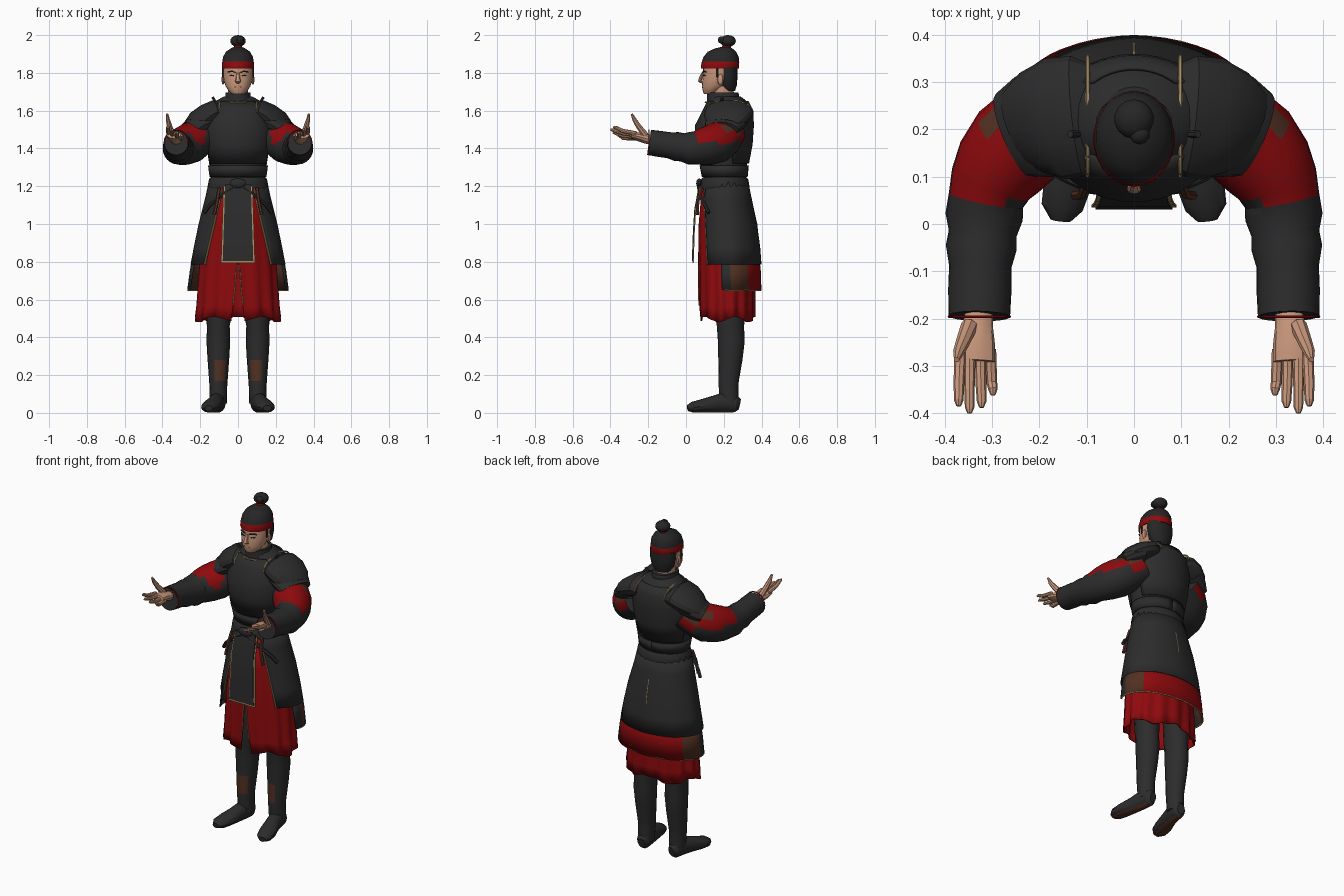
import bpy, bmesh, math
from mathutils import Vector

def material(name, rgb):
    m = bpy.data.materials.new(name)
    m.diffuse_color = (*rgb, 1)
    return m

BLACK = material("charcoal cloth", (0.025, 0.025, 0.026))
RED = material("deep red cloth", (0.27, 0.003, 0.004))
SKIN = material("skin", (0.58, 0.31, 0.20))
BROWN = material("brown leather", (0.085, 0.030, 0.016))
GOLD = material("dull gold trim", (0.38, 0.26, 0.12))
HAIR = material("dark hair", (0.020, 0.019, 0.019))

def skin_rings(name, rings, mats, closed=True, caps=True, rule=None, thick=0):
    """Join rings of points into a surface; rule picks the material from a face centre."""
    bm = bmesh.new()
    vs = [[bm.verts.new(p) for p in r] for r in rings]
    n = len(rings[0])
    for a, b in zip(vs, vs[1:]):
        for i in range(n if closed else n - 1):
            j = (i + 1) % n
            bm.faces.new((a[i], a[j], b[j], b[i]))
    if closed and caps:
        bm.faces.new(vs[0][::-1])
        bm.faces.new(vs[-1])
    bmesh.ops.recalc_face_normals(bm, faces=bm.faces)
    if rule:
        for f in bm.faces:
            f.material_index = rule(f.calc_center_median())
    me = bpy.data.meshes.new(name)
    bm.to_mesh(me)
    bm.free()
    for m in mats:
        me.materials.append(m)
    ob = bpy.data.objects.new(name, me)
    bpy.context.collection.objects.link(ob)
    if thick:
        mod = ob.modifiers.new("thickness", 'SOLIDIFY')
        mod.thickness, mod.offset = thick, 0
    return ob

def loft(name, rows, mats, n=20, cx=0, rule=None, caps=True):
    """Stack of horizontal ellipses: rows are (z, cy, rx, ry)."""
    ang = [2 * math.pi * i / n for i in range(n)]
    rings = [[(cx + rx * math.sin(a), cy + ry * math.cos(a), z) for a in ang] for z, cy, rx, ry in rows]
    return skin_rings(name, rings, mats, rule=rule, caps=caps)

def tube(name, pts, mats, n=12, rule=None, caps=True):
    """Sweep along points (x, y, z, side radius, up radius)."""
    P = [Vector(p[:3]) for p in pts]
    rings = []
    for i, p in enumerate(P):
        t = (P[min(i + 1, len(P) - 1)] - P[max(i - 1, 0)]).normalized()
        ref = Vector((0, 1, 0)) if abs(t.z) > 0.9 else Vector((0, 0, 1))
        side = t.cross(ref).normalized()
        up = side.cross(t)
        ra, rb = pts[i][3:]
        rings.append([p + side * ra * math.cos(2 * math.pi * k / n) + up * rb * math.sin(2 * math.pi * k / n)
                      for k in range(n)])
    return skin_rings(name, rings, mats, rule=rule, caps=caps)

def cord(name, path, r, mat, n=6):
    return tube(name, [(*p, r, r) for p in path], [mat], n)

def arc_point(row, deg):
    z, cy, rx, ry = row[:4]
    a = math.radians(deg)
    return (rx * math.sin(a), cy + ry * math.cos(a), z)

def shell(name, rows, mats, n=36, fold=0, k=14, hem=0, rule=None):
    """Open garment wall: rows are (z, cy, rx, ry, start, end), degrees from the back."""
    rings = []
    for q, row in enumerate(rows):
        z, cy, rx, ry, a0, a1 = row
        ring = []
        for i in range(n + 1):
            d = a0 + (a1 - a0) * i / n
            w = q / (len(rows) - 1)
            f = 1 + fold * w * math.cos(math.radians(d * k))
            ring.append(arc_point((z + hem * w ** 4 * math.cos(math.radians(d * 5)), cy, rx * f, ry * f), d))
        rings.append(ring)
    return skin_rings(name, rings, mats, closed=False, rule=rule, thick=0.007)

def panel(name, rows, mat, t=0.006):
    """Thin hanging plate: rows are (z, y, half width)."""
    return skin_rings(name, [[(-w, y, z), (w, y, z), (w, y + t, z), (-w, y + t, z)] for z, y, w in rows], [mat])

def ball(name, c, r, mat, seg=14):
    rows = []
    for i in range(9):
        p = math.pi * (0.03 + 0.94 * i / 8)
        rows.append((c[2] - r[2] * math.cos(p), c[1], r[0] * math.sin(p), r[1] * math.sin(p)))
    return loft(name, rows, [mat], seg, c[0])

# Torso, breastplate and collar
torso = [(1.13, .205, .155, .125), (1.25, .205, .143, .113), (1.32, .2, .153, .124), (1.42, .2, .168, .143),
         (1.52, .203, .18, .147), (1.60, .222, .165, .125), (1.65, .222, .12, .10), (1.675, .21, .075, .08)]
loft("torso_coat", torso, [BLACK], 24)
for nm, mid, half in (("breastplate", 180, 68), ("back_plate", 0, 68)):
    shell(nm, [(z, cy, rx + .006, ry + .006, mid - h, mid + h) for (z, cy, rx, ry), h in
               zip(torso[2:7], (half, half + 4, half, half - 12, half - 25))], [BLACK], 18)
shell("waist_guard", [(1.25, .205, .148, .118, 0, 360), (1.31, .202, .156, .127, 0, 360)], [BLACK], 30)
loft("collar", [(1.63, .205, .085, .095), (1.66, .198, .07, .087), (1.695, .195, .066, .083)], [BLACK], 18)
cord("collar_trim", [arc_point((1.645, .2, .082, .098), d) for d in range(120, 241, 15)], .004, GOLD)

# Belt and knot
loft("belt", [(1.185, .205, .160, .13), (1.20, .205, .161, .131), (1.235, .205, .154, .125), (1.245, .205, .148, .118)],
     [BLACK], 24)
ball("belt_knot", (0, .07, 1.215), (.045, .016, .026), BLACK)
for s in (1, -1):
    cord("belt_tie", [(s * .02, .068, 1.20), (s * .09, .073, 1.15), (s * .15, .10, 1.10), (s * .18, .12, 1.06)], .010, BLACK)
    cord("hanging_strap", [(s * .10, .085, 1.19), (s * .11, .062, 1.12), (s * .125, .06, 1.05)], .010, BROWN)

# Long coat skirt, under flap and red pleated skirt
coat = [(1.23, .205, .150, .12, -147, 147), (1.13, .21, .172, .135, -146, 146), (1.0, .222, .205, .15, -142, 142),
        (.88, .228, .230, .16, -138, 138), (.785, .23, .248, .165, -135, 135)]
shell("coat_skirt", coat, [BLACK], 36, fold=.008, k=9)
for s in (1, -1):
    cord("coat_edge_trim", [arc_point(r, s * r[5]) for r in coat], .005, GOLD)
flap = [(.86, .232, .232, .15, -108, 108), (.75, .235, .252, .157, -108, 108), (.65, .235, .265, .16, -106, 106)]
shell("under_flap", flap, [RED, BROWN, BLACK], 36, fold=.006, k=9,
      rule=lambda c: 2 if abs(c.x) > .23 and c.y < .235 else 1 if abs(c.x) > .20 else 0)
cord("flap_hem_trim", [arc_point(flap[-1], d) for d in range(-106, 107, 8)], .004, GOLD)
cord("back_seam", [(0, .329, 1.2), (0, .374, 1.0), (0, .396, .79)], .004, GOLD)
shell("red_skirt", [(1.19, .205, .145, .118, -180, 180), (1.0, .212, .172, .14, -180, 180),
                    (.8, .215, .200, .145, -179, 179), (.65, .216, .210, .144, -176, 176),
                    (.56, .216, .215, .143, -173, 173), (.495, .216, .220, .142, -170, 170)],
      [RED], 108, fold=.045, hem=.014)
for s in (1, -1):
    cord("skirt_slit_trim", [(s * .008, .065, .78), (s * .016, .066, .66), (s * .026, .068, .57)], .003, GOLD)

# Front apron with gold border
panel("apron_border", [(1.20, .074, .076), (1.08, .048, .081), (.95, .040, .085), (.794, .035, .090)], GOLD)
panel("apron", [(1.21, .069, .068), (1.08, .044, .072), (.95, .036, .076), (.804, .031, .081)], BLACK)

# Head, hair, band, cap and bun
loft("neck", [(1.62, .2, .055, .06), (1.73, .19, .055, .06)], [SKIN], 14)
loft("face", [(1.688, .125, .03, .03), (1.70, .133, .047, .043), (1.73, .15, .066, .066), (1.765, .167, .077, .08),
              (1.80, .173, .08, .084), (1.85, .178, .08, .088)], [SKIN], 20)
loft("back_hair", [(1.705, .225, .045, .035), (1.735, .222, .068, .047), (1.78, .22, .079, .053), (1.83, .215, .081, .058)],
     [HAIR], 18)
tube("nose", [(0, .088, 1.80, .008, .006), (0, .078, 1.775, .011, .009), (0, .073, 1.757, .015, .010),
              (0, .085, 1.748, .012, .006)], [SKIN], 8)
panel("mouth", [(1.723, .087, .018), (1.727, .086, .020)], BROWN, .008)
for s in (1, -1):
    ball("ear", (s * .079, .182, 1.765), (.008, .017, .028), SKIN, 8)
    cord("eye", [(s * .022, .0925, 1.785), (s * .033, .0955, 1.787), (s * .044, .102, 1.786)], .004, HAIR)
    cord("eyebrow", [(s * .014, .089, 1.803), (s * .034, .093, 1.809), (s * .053, .106, 1.805)], .004, HAIR)
    cord("sideburn", [(s * .077, .165, 1.83), (s * .077, .165, 1.775)], .008, HAIR)
loft("head_band", [(1.822, .18, .084, .098), (1.828, .18, .086, .101), (1.856, .182, .085, .100), (1.862, .182, .083, .097)],
     [RED], 22)
loft("cap", [(1.857, .182, .084, .099), (1.885, .186, .080, .093), (1.912, .19, .064, .075), (1.93, .2, .038, .045),
             (1.938, .21, .02, .02)], [HAIR], 22)
loft("bun_tie", [(1.928, .212, .026, .028), (1.945, .216, .02, .022)], [RED], 12)
ball("hair_bun", (0, .222, 1.969), (.042, .042, .031), HAIR)
ball("bun_loop", (.012, .19, 1.974), (.022, .022, .02), HAIR, 10)

for s in (1, -1):
    # Shoulder guards in two tiers, with gold inner trim
    tube("shoulder_guard", [(s * .09, .23, 1.59, .11, .05), (s * .12, .228, 1.595, .128, .062),
                            (s * .165, .222, 1.575, .130, .062), (s * .21, .212, 1.545, .112, .058),
                            (s * .238, .20, 1.52, .09, .045)], [BLACK], 16)
    tube("shoulder_guard_tier", [(s * .16, .222, 1.55, .118, .05), (s * .215, .205, 1.525, .112, .055),
                                 (s * .255, .188, 1.50, .095, .046)], [BLACK], 16)
    cord("shoulder_trim", [(s * .098, .228 + .125 * math.cos(a), 1.593 + .062 * math.sin(a))
                           for a in [math.pi * i / 10 for i in range(11)]], .005, GOLD)
    # Lifted corner of the guard
    cord("guard_corner", [(s * .115, .19, 1.64), (s * .135, .19, 1.672)], .008, BLACK)
    # Sleeve, red over the upper arm
    arm = [(.15, .235, 1.50, .085, .095), (.21, .20, 1.455, .104, .10), (.25, .165, 1.43, .106, .108),
           (.285, .12, 1.415, .098, .104), (.303, .085, 1.408, .088, .098), (.313, .05, 1.403, .080, .088),
           (.317, .015, 1.401, .082, .086), (.32, -.02, 1.406, .072, .075), (.323, -.05, 1.41, .075, .077),
           (.325, -.09, 1.417, .066, .069), (.326, -.14, 1.424, .067, .069), (.327, -.195, 1.432, .065, .067),
           (.327, -.190, 1.432, .057, .058), (.327, -.15, 1.425, .05, .05)]
    def sleeve_colour(c):
        if c.z < 1.435 or c.y < .045 or abs(c.x) < .17:
            return 0
        return 2 if c.y > .20 and c.z > 1.48 else 1
    tube("sleeve", [(s * p[0], *p[1:]) for p in arm], [BLACK, RED, BROWN], 24, rule=sleeve_colour)
    cord("cuff_trim", [(s * .327 + .064 * math.cos(a), -.196, 1.432 + .066 * math.sin(a))
                       for a in [2 * math.pi * i / 20 for i in range(21)]], .003, RED)
    # Hand, palm up, thumb outward
    tube("palm", [(s * .327, -.17, 1.443, .028, .026), (s * .33, -.215, 1.452, .032, .026),
                  (s * .335, -.25, 1.462, .041, .024), (s * .336, -.29, 1.470, .042, .017)], [SKIN], 12)
    for i, o in enumerate((-.032, -.011, .011, .031)):
        reach = (-.362, -.388, -.40, -.385)[i]
        tube("finger", [(s * (.336 + o), -.265, 1.467 + .4 * o, .0125, .012),
                        (s * (.336 + 1.1 * o), -.335, 1.474 + .6 * o, .0115, .011),
                        (s * (.335 + 1.15 * o), reach + .012, 1.490 + .7 * o, .010, .009),
                        (s * (.335 + 1.15 * o), reach, 1.492 + .7 * o, .005, .005)], [SKIN], 8)
    tube("thumb", [(s * .348, -.215, 1.47, .018, .018), (s * .362, -.25, 1.515, .015, .015),
                   (s * .371, -.272, 1.55, .012, .012), (s * .375, -.287, 1.582, .006, .006)], [SKIN], 8)
    # Boot leg with a brown shin patch, and foot with brown sole
    loft("boot_leg", [(.05, .23, .045, .05), (.14, .225, .047, .052), (.17, .226, .049, .054), (.28, .235, .057, .064),
                      (.38, .24, .063, .071), (.46, .235, .060, .072), (.48, .235, .064, .075), (.56, .232, .064, .076),
                      (.9, .22, .068, .08)], [BLACK, BROWN], 16, s * .104,
         rule=lambda c: 1 if .16 < c.z < .3 and c.y < .19 and abs(c.x) < .115 else 0)
    tube("foot", [(s * .10, .283, .045, .022, .030), (s * .103, .262, .05, .038, .048), (s * .112, .20, .055, .042, .054),
                  (s * .125, .14, .045, .044, .044), (s * .142, .08, .036, .050, .035), (s * .152, .035, .030, .044, .029),
                  (s * .155, .008, .025, .022, .016)], [BLACK, BROWN], 14, rule=lambda c: 1 if c.z < .012 else 0)

bpy.ops.object.select_all(action='SELECT')
bpy.context.view_layer.objects.active = bpy.data.objects["torso_coat"]
bpy.ops.object.shade_smooth_by_angle(angle=math.radians(28))
